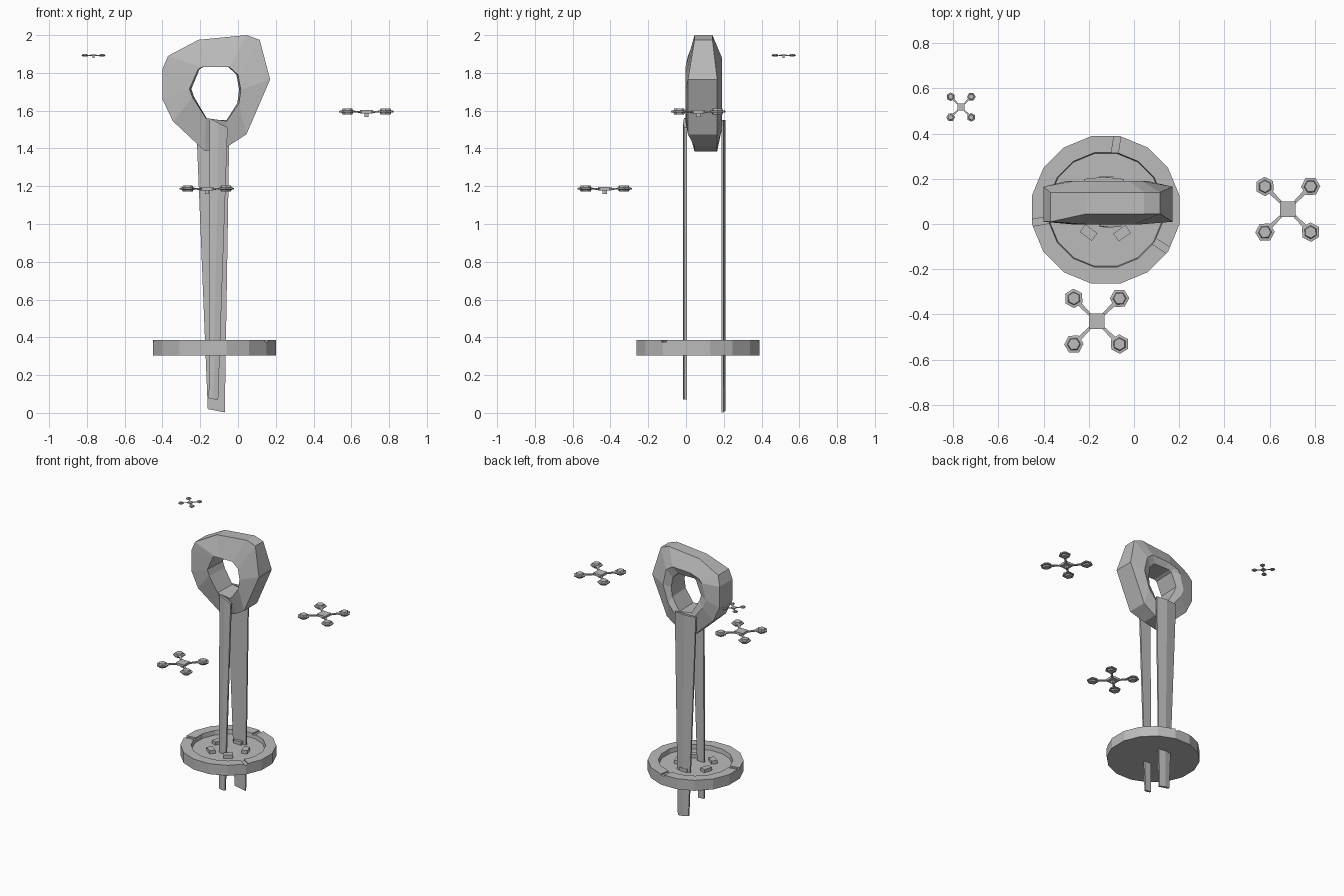
import bpy, bmesh
from math import sin, cos, pi, radians
from mathutils import Vector, Matrix

cube = bpy.data.objects.get("Cube")
if cube:
    bpy.data.objects.remove(cube, do_unlink=True)

grey = bpy.data.materials.new("stone_grey")
grey.use_nodes = True
grey.diffuse_color = (0.5, 0.5, 0.5, 1)
grey.node_tree.nodes["Principled BSDF"].inputs["Base Color"].default_value = (0.5, 0.5, 0.5, 1)


def loft(bm, sections, ring=False):
    """Skin a list of equal point loops; cap the ends, or join them as a ring."""
    loops = [[bm.verts.new(p) for p in s] for s in sections]
    n = len(loops[0])
    pairs = list(zip(loops, loops[1:]))
    if ring:
        pairs.append((loops[-1], loops[0]))
    else:
        bm.faces.new(loops[0])
        bm.faces.new(loops[-1])
    for a, b in pairs:
        for i in range(n):
            j = (i + 1) % n
            bm.faces.new((a[i], a[j], b[j], b[i]))


def box(bm, centre, size, angle=0):
    m = Matrix.Translation(centre) @ Matrix.Rotation(angle, 4, 'Z') @ Matrix.Diagonal((*size, 1))
    bmesh.ops.create_cube(bm, size=1, matrix=m)


def lathe(bm, profile, sides, centre=(0, 0, 0), turn=0):
    c = Vector(centre)
    loft(bm, [[c + Vector((r * cos(turn + 2 * pi * i / sides), r * sin(turn + 2 * pi * i / sides), z))
               for i in range(sides)] for r, z in profile])


def finish(name, bm):
    bmesh.ops.recalc_face_normals(bm, faces=bm.faces)
    mesh = bpy.data.meshes.new(name)
    bm.to_mesh(mesh)
    bm.free()
    mesh.materials.append(grey)
    obj = bpy.data.objects.new(name, mesh)
    bpy.context.collection.objects.link(obj)
    return obj


# Faceted stone ring: outer x, z, then hole x, z, for each section
RING = [(-.40, 1.82, -.21, 1.82), (-.37, 1.89, -.19, 1.83), (-.21, 1.975, -.15, 1.83),
        (.045, 2.0, -.045, 1.83), (.115, 1.975, 0, 1.79), (.17, 1.765, .015, 1.71),
        (.045, 1.475, .005, 1.64), (-.055, 1.41, -.06, 1.545), (-.175, 1.385, -.17, 1.56),
        (-.345, 1.545, -.24, 1.67), (-.40, 1.66, -.257, 1.715)]
bm = bmesh.new()
sections = []
for ox, oz, ix, iz in RING:
    front = .045 if oz > 1.9 or oz < 1.45 else .01
    back = .14 if oz > 1.85 else .165
    bx, bz = ix + (ox - ix) * .3, iz + (oz - iz) * .3
    sections.append([(ox, front, oz), (ix, -.003, iz), (ix * .93 - .008, .17, iz),
                     (bx, .19, bz), (ox, back, oz)])
loft(bm, sections, ring=True)
finish("stone_ring", bm)


# Tapered, slightly bowed legs that run through the base
def leg(name, bottom, top, inner, outer, bow):
    bm = bmesh.new()
    sections = []
    for (x0, z0), (x1, z1) in (bottom, top):
        xm, zm = (x0 + x1) / 2, (z0 + z1) / 2
        sections.append([(x0, inner, z0), (x1, inner, z1), (x1, outer, z1),
                         (xm, bow, zm), (x0, outer, z0)])
    loft(bm, sections)
    finish(name, bm)


leg("front_leg", ((-.155, .075), (-.105, .07)), ((-.15, 1.56), (-.055, 1.51)), .004, -.01, -.016)
leg("back_leg", ((-.16, .02), (-.07, .003)), ((-.222, 1.55), (-.045, 1.55)), .187, .199, .208)

# Dished round base with notches in its rim
MID = Vector((-.125, .0625, 0))
bm = bmesh.new()
lathe(bm, [(.332, .305), (.332, .385), (.258, .385), (.254, .352)], 16, MID, pi / 16)
base = finish("base_dish", bm)

bm = bmesh.new()
for a in (81, 190, -33):
    t = radians(a)
    box(bm, MID + Vector((cos(t) * .3, sin(t) * .3, .395)), (.16, .03, .04), t)
cutter = finish("rim_notch_cutter", bm)
cutter.hide_render = True
cutter.hide_viewport = True
notch = base.modifiers.new("rim_notches", 'BOOLEAN')
notch.object = cutter
notch.operation = 'DIFFERENCE'
notch.solver = 'EXACT'

# Five small blocks around the dish floor
for i in range(5):
    t = radians(-55 + 72 * i)
    bm = bmesh.new()
    box(bm, MID + Vector((cos(t) * .126, sin(t) * .126, .36)), (.042, .066, .034), t)
    finish(f"floor_block_{i + 1}", bm)


# Hovering four-rotor craft
def craft(name, place, scale):
    bm = bmesh.new()
    box(bm, (0, 0, 0), (.07, .07, .018))
    box(bm, (0, 0, -.018), (.022, .022, .022))
    for k in range(4):
        t = pi / 4 + k * pi / 2
        d, s = Vector((cos(t), sin(t), 0)), Vector((-sin(t), cos(t), 0))
        # Arm
        loft(bm, [[d * r + s * (w * u) + Vector((0, 0, z + .004 * v))
                   for u, v in ((-1, -1), (1, -1), (1, 1), (-1, 1))]
                  for r, w, z in ((.04, .006, -.003), (.125, .01, .002))])
        # Rotor pod with a flange
        lathe(bm, [(.026, -.016), (.03, -.006), (.043, -.004), (.043, .004), (.03, .006), (.026, .016)],
              6, d * .143, t + .3)
    obj = finish(name, bm)
    obj.location = place
    obj.scale = (scale,) * 3


craft("craft_front", (-.165, -.43, 1.187), 1)
craft("craft_left", (.68, .065, 1.595), 1)
craft("craft_far", (-.765, .517, 1.893), .45)
